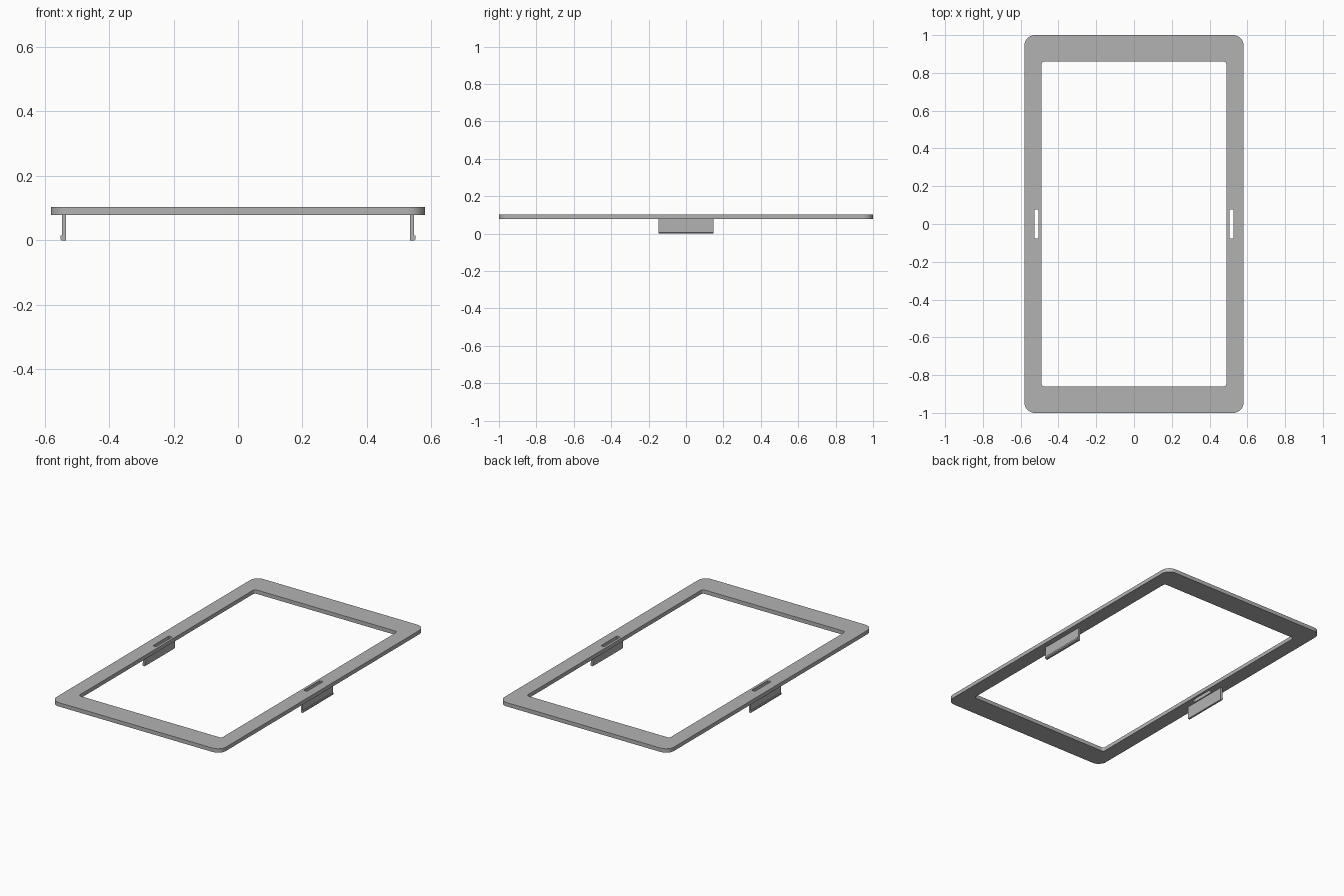
import bpy
import math

cube = bpy.data.objects.get("Cube")
if cube:
    bpy.data.objects.remove(cube, do_unlink=True)

grey = bpy.data.materials.new("plain grey")
grey.use_nodes = True
grey.diffuse_color = (0.45, 0.45, 0.45, 1)
grey.node_tree.nodes["Principled BSDF"].inputs["Base Color"].default_value = grey.diffuse_color


def rounded_rect(cx, half_x, half_y, radius, steps):
    """Outline points of a rectangle with rounded corners."""
    points = []
    for quarter, (sx, sy) in enumerate([(1, 1), (-1, 1), (-1, -1), (1, -1)]):
        for i in range(steps + 1):
            a = math.pi / 2 * (quarter + i / steps)
            points.append((cx + sx * (half_x - radius) + radius * math.cos(a),
                           sy * (half_y - radius) + radius * math.sin(a)))
    return points


def extruded(name, outlines, depth):
    """Solid made from filled outlines; inner outlines become holes."""
    curve = bpy.data.curves.new(name, "CURVE")
    curve.dimensions = "2D"
    curve.fill_mode = "BOTH"
    curve.extrude = depth / 2
    for outline in outlines:
        spline = curve.splines.new("POLY")
        spline.points.add(len(outline) - 1)
        for point, (x, y) in zip(spline.points, outline):
            point.co = (x, y, 0, 1)
        spline.use_cyclic_u = True
    obj = bpy.data.objects.new(name, curve)
    bpy.context.collection.objects.link(obj)
    bpy.ops.object.select_all(action="DESELECT")
    obj.select_set(True)
    bpy.context.view_layer.objects.active = obj
    bpy.ops.object.convert(target="MESH")
    obj = bpy.context.object
    obj.name = obj.data.name = name
    obj.data.materials.clear()
    obj.data.materials.append(grey)
    # weld caps to walls
    weld = obj.modifiers.new("weld", "WELD")
    weld.merge_threshold = 0.0001
    bpy.ops.object.modifier_apply(modifier=weld.name)
    bpy.ops.object.shade_smooth_by_angle(angle=math.radians(30))
    return obj


# Flat bezel with the window and two slots
bottom, top = 0.079, 0.103
frame = extruded("frame", [
    rounded_rect(0, 0.58, 1.0, 0.055, 10),
    rounded_rect(0, 0.489, 0.86, 0.015, 6),
    rounded_rect(0.516, 0.0115, 0.078, 0.003, 3),
    rounded_rect(-0.516, 0.0115, 0.078, 0.003, 3),
], top - bottom)
frame.location.z = (top + bottom) / 2

# Snap clips: thin stem with a small outward hook at the foot
for side, label in ((1, "left"), (-1, "right")):
    profile = [(0.534, 0), (0.546, 0), (0.551, 0.005), (0.551, 0.015),
               (0.546, 0.015), (0.546, bottom), (0.534, bottom)]
    clip = extruded(label + "_clip", [[(side * x, z) for x, z in profile]], 0.296)
    clip.rotation_euler.x = math.pi / 2
